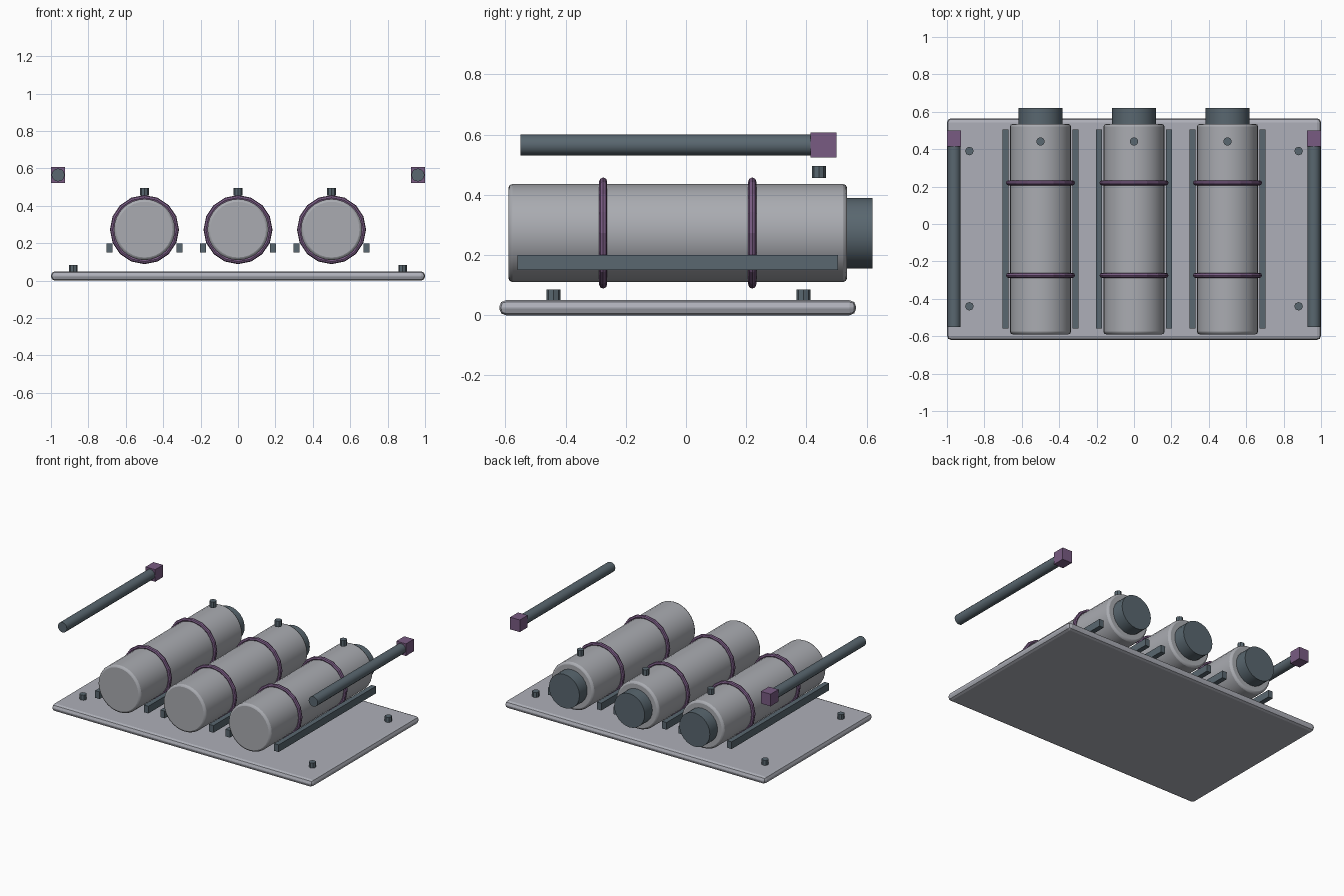
import bpy, math

if "Cube" in bpy.data.objects:
    bpy.data.objects.remove(bpy.data.objects["Cube"])

def material(name, rgb):
    m = bpy.data.materials.new(name)
    m.diffuse_color = (*rgb, 1)
    m.use_nodes = True
    m.node_tree.nodes["Principled BSDF"].inputs["Base Color"].default_value = m.diffuse_color
    return m

PLATE = material("plate grey", (0.42, 0.43, 0.48))
STEEL = material("tank grey", (0.40, 0.41, 0.44))
DARK = material("dark slate", (0.10, 0.135, 0.16))
PURPLE = material("muted purple", (0.19, 0.105, 0.225))

def finish(name, mat, bevel=0, segments=1, smooth=True):
    ob = bpy.context.object
    ob.name = name
    ob.data.materials.append(mat)
    if bevel:
        b = ob.modifiers.new("bevel", 'BEVEL')
        b.width, b.segments = bevel, segments
        b.limit_method = 'ANGLE'
        b.angle_limit = math.radians(40)
    if smooth:
        bpy.ops.object.shade_smooth_by_angle(angle=math.radians(35))
    return ob

def box(name, mat, lo, hi, **kw):
    mid = [(a + b) / 2 for a, b in zip(lo, hi)]
    bpy.ops.mesh.primitive_cube_add(size=1, location=mid)
    bpy.context.object.scale = [b - a for a, b in zip(lo, hi)]
    bpy.ops.object.transform_apply(location=False, rotation=False, scale=True)
    return finish(name, mat, smooth=False, **kw)

def rod_y(name, mat, x, z, r, y0, y1, sides, **kw):
    bpy.ops.mesh.primitive_cylinder_add(vertices=sides, radius=r, depth=y1 - y0,
        location=(x, (y0 + y1) / 2, z), rotation=(math.pi / 2, 0, 0))
    return finish(name, mat, **kw)

def stud(name, x, y, z0, z1):
    bpy.ops.mesh.primitive_cylinder_add(vertices=8, radius=0.023, depth=z1 - z0,
        location=(x, y, (z0 + z1) / 2))
    return finish(name, DARK, smooth=False)

# Base plate with rounded rim and corner bolts
box("base_plate", PLATE, (-1, -0.62, 0), (1, 0.565, 0.05), bevel=0.022, segments=2)
for x in (-0.88, 0.88):
    for y in (-0.44, 0.39):
        stud("corner_bolt", x, y, 0.045, 0.085)

# Three tanks with end caps, bands, valves and side rails
AXIS_Z = 0.273
for x in (-0.5, 0, 0.5):
    rod_y("tank", STEEL, x, AXIS_Z, 0.163, -0.59, 0.535, 32, bevel=0.014, segments=2)
    rod_y("end_cap", DARK, x, AXIS_Z, 0.117, 0.52, 0.62, 24)
    for y in (-0.275, 0.22):
        bpy.ops.mesh.primitive_torus_add(major_radius=0.171, minor_radius=0.0135,
            major_segments=16, minor_segments=8, location=(x, y, AXIS_Z),
            rotation=(math.pi / 2, 0, 0))
        finish("tank_band", PURPLE, smooth=False)
    stud("valve", x, 0.441, 0.455, 0.496)
    for side in (-1, 1):
        c = x + side * 0.187
        box("side_rail", DARK, (c - 0.017, -0.56, 0.15), (c + 0.017, 0.505, 0.2))

# Outer pipes with square end blocks
for side in (-1, 1):
    x = side * 0.962
    rod_y("outer_pipe", DARK, x, 0.565, 0.035, -0.55, 0.42, 12)
    box("pipe_block", PURPLE, (x - 0.037, 0.414, 0.523), (x + 0.037, 0.5, 0.607))
